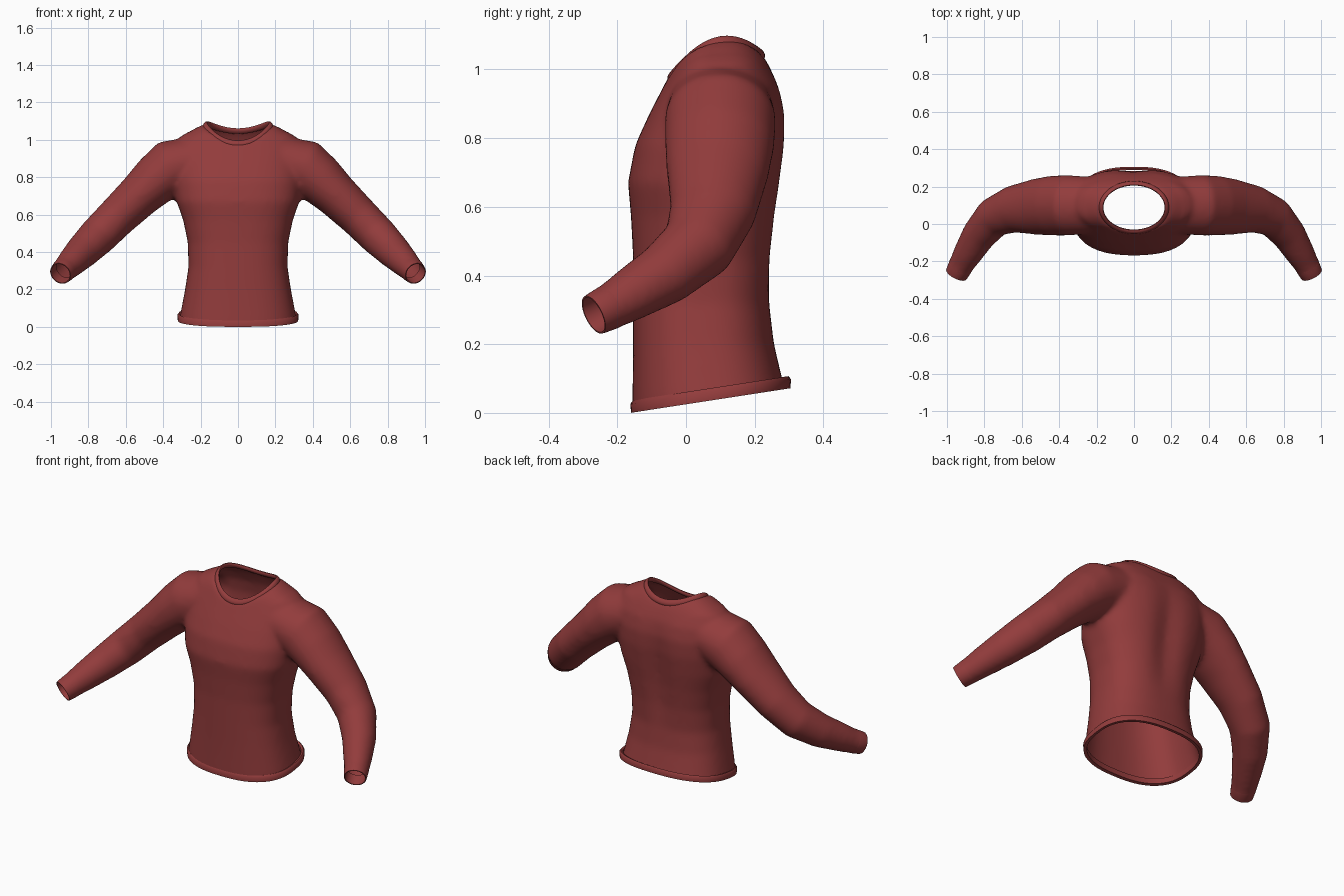
import bpy
import bmesh
from math import sin, cos, pi, atan2, exp
from mathutils import Vector

if "Cube" in bpy.data.objects:
    bpy.data.objects.remove(bpy.data.objects["Cube"], do_unlink=True)

# Single knit colour
RED = (0.29, 0.045, 0.045, 1.0)
knit = bpy.data.materials.new("brick red knit")
knit.use_nodes = True
knit.diffuse_color = RED
bsdf = next(n for n in knit.node_tree.nodes if n.type == 'BSDF_PRINCIPLED')
bsdf.inputs["Base Color"].default_value = RED
bsdf.inputs["Roughness"].default_value = 0.8


def angles(n):
    return [2 * pi * i / n for i in range(n)]


def skin(bm, loops, wrap=False):
    """Bridge matching loops; cap the ends unless the loops wrap round."""
    rows = [[bm.verts.new(p) for p in loop] for loop in loops]
    n = len(rows[0])
    pairs = list(zip(rows, rows[1:])) + ([(rows[-1], rows[0])] if wrap else [])
    for a, b in pairs:
        for i in range(n):
            j = (i + 1) % n
            bm.faces.new((a[i], a[j], b[j], b[i]))
    if not wrap:
        bm.faces.new(rows[0])
        bm.faces.new(rows[-1])


def make_object(name, bm):
    bmesh.ops.recalc_face_normals(bm, faces=bm.faces)
    mesh = bpy.data.meshes.new(name)
    bm.to_mesh(mesh)
    bm.free()
    mesh.materials.append(knit)
    obj = bpy.data.objects.new(name, mesh)
    bpy.context.scene.collection.objects.link(obj)
    return obj


def activate(obj):
    bpy.ops.object.select_all(action='DESELECT')
    obj.select_set(True)
    bpy.context.view_layer.objects.active = obj


def band(name, loops):
    bm = bmesh.new()
    skin(bm, loops, wrap=True)
    obj = make_object(name, bm)
    activate(obj)
    bpy.ops.object.shade_smooth_by_angle(angle=0.9)


def torso_point(t, half_width, front, back, z, power=2.5):
    """Point on a rounded-box cross-section."""
    c, s = cos(t), sin(t)
    x = half_width * abs(c) ** (2 / power) * (1 if c > 0 else -1)
    depth = (back - front) / 2 * abs(s) ** (2 / power)
    y = (front + back) / 2 + (depth if s > 0 else -depth)
    if s > 0 and 0.3 < z < 1.0:      # shallow groove down the spine
        y += 0.006 - 0.026 * exp(-(x / 0.07) ** 2) * sin((z - 0.3) / 0.7 * pi)
    return Vector((x, y, z))


# Torso sections: height, half width, front y, back y
TORSO = [
    (-0.06, .318, -.157, .305), (0.05, .312, -.156, .293), (0.10, .302, -.155, .280),
    (0.20, .283, -.154, .256), (0.32, .265, -.154, .238), (0.45, .268, -.154, .246),
    (0.57, .293, -.160, .260), (0.67, .328, -.169, .274), (0.78, .342, -.148, .287),
    (0.87, .342, -.107, .287), (0.95, .335, -.066, .268), (1.02, .305, -.030, .238),
    (1.07, .215, .000, .205), (1.10, .150, .050, .180)]

# Sleeve sections: centre, thickness radius, depth radius
SLEEVE = [
    ((.20, .10, .90), .125, .150), ((.36, .10, .85), .152, .162),
    ((.44, .098, .785), .135, .160), ((.525, .092, .705), .119, .150),
    ((.65, .078, .585), .108, .126), ((.75, .035, .485), .104, .108),
    ((.83, -.06, .405), .092, .092), ((.89, -.16, .345), .078, .078),
    ((.922, -.215, .312), .068, .068), ((.95, -.27, .285), .066, .066)]

CUFF_START = Vector(SLEEVE[-2][0])
CUFF_END = Vector(SLEEVE[-1][0])
CUFF_DIR = (CUFF_END - CUFF_START).normalized()


def mirrored(p, side):
    return Vector((p.x * side, p.y, p.z))


def ring(centre, tangent, r_thick, r_deep, n=40):
    v = Vector((0, 1, 0))
    v = (v - tangent * v.dot(tangent)).normalized()
    u = tangent.cross(v)
    return [centre + u * cos(t) * r_thick + v * sin(t) * r_deep for t in angles(n)]


# Body: torso and sleeves fused into one smooth garment
bm = bmesh.new()
skin(bm, [[torso_point(t, a, f, b, z) for t in angles(64)] for z, a, f, b in TORSO])
centres = [Vector(s[0]) for s in SLEEVE]
for side in (1, -1):
    loops = []
    for i, (_, thick, deep) in enumerate(SLEEVE):
        ahead = centres[min(i + 1, len(centres) - 1)]
        tangent = (ahead - centres[max(i - 1, 0)]).normalized()
        loops.append([mirrored(p, side) for p in ring(centres[i], tangent, thick, deep)])
    skin(bm, loops)
body = make_object("sweater_body", bm)
activate(body)
remesh = body.modifiers.new("fuse", 'REMESH')
remesh.mode = 'VOXEL'
remesh.voxel_size = 0.014
relax = body.modifiers.new("relax", 'SMOOTH')
relax.factor = 0.5
relax.iterations = 12
bpy.ops.object.modifier_apply(modifier="fuse")
bpy.ops.object.modifier_apply(modifier="relax")

# Neckline curve
NECK_Y, NECK_RX, NECK_RY = 0.088, 0.176, 0.130


def neck_point(t):
    z = 1.083 - 0.065 * (sin(t) - 0.25) ** 2
    return Vector((NECK_RX * cos(t), NECK_Y + NECK_RY * sin(t), z))


def neck_radius(p):
    return ((p.x / NECK_RX) ** 2 + ((p.y - NECK_Y) / NECK_RY) ** 2) ** 0.5


def is_opening(p):
    if p.z > 0.9 and neck_radius(p) < 1:
        return True
    q = Vector((abs(p.x), p.y, p.z))
    return q.x > 0.8 and (q - CUFF_START).dot(CUFF_DIR) > 0.022


# Open the hem, neck and wrists
HEM_SLOPE = 0.154
bm = bmesh.new()
bm.from_mesh(body.data)
bmesh.ops.bisect_plane(bm, geom=bm.verts[:] + bm.edges[:] + bm.faces[:],
                       plane_co=(0, -.16, .018), plane_no=(0, -HEM_SLOPE, 1),
                       clear_inner=True)
holes = [f for f in bm.faces if is_opening(f.calc_center_median())]
bmesh.ops.delete(bm, geom=holes, context='FACES')
for v in bm.verts:
    if v.is_boundary and v.co.z > 0.9:
        v.co = neck_point(atan2((v.co.y - NECK_Y) / NECK_RY, v.co.x / NECK_RX))
near_neck = [v for v in bm.verts
             if v.co.z > 0.92 and not v.is_boundary and neck_radius(v.co) < 1.5]
for _ in range(8):
    bmesh.ops.smooth_vert(bm, verts=near_neck, factor=0.5, use_axis_x=True,
                          use_axis_y=True, use_axis_z=True)
bm.to_mesh(body.data)
bm.free()
body.data.materials.clear()
body.data.materials.append(knit)
activate(body)
bpy.ops.object.shade_smooth_by_angle(angle=1.2)

# Neck trim: rounded rib following the neckline
neck_loops = []
for k in angles(10):
    loop = []
    for t in angles(72):
        out = Vector((cos(t) * NECK_RY, sin(t) * NECK_RX, 0)).normalized()
        offset = out * (0.011 * cos(k) - 0.006 * sin(k))
        loop.append(neck_point(t) + offset + Vector((0, 0, 0.016 * sin(k))))
    neck_loops.append(loop)
band("neck_trim", neck_loops)

# Hem band: profile of outward offset and height
HEM_PROFILE = [(-.006, .002), (.010, 0), (.012, .026), (.004, .036), (-.006, .032)]
hem_loops = []
for off, up in HEM_PROFILE:
    loop = []
    for t in angles(80):
        p = torso_point(t, .312 + off, -.150 - off, .294 + off, 0)
        p.z = HEM_SLOPE * (p.y + .162) + up
        loop.append(p)
    hem_loops.append(loop)
band("hem_band", hem_loops)

# Cuffs: profile of distance along the wrist and radius
CUFF_PROFILE = [(-.003, .058), (0, .065), (.012, .066), (.054, .062),
                (.066, .060), (.066, .055), (0, .053)]
for side, name in ((1, "left_cuff"), (-1, "right_cuff")):
    band(name, [[mirrored(p, side) for p in ring(CUFF_START + CUFF_DIR * d, CUFF_DIR, r, r)]
                for d, r in CUFF_PROFILE])
